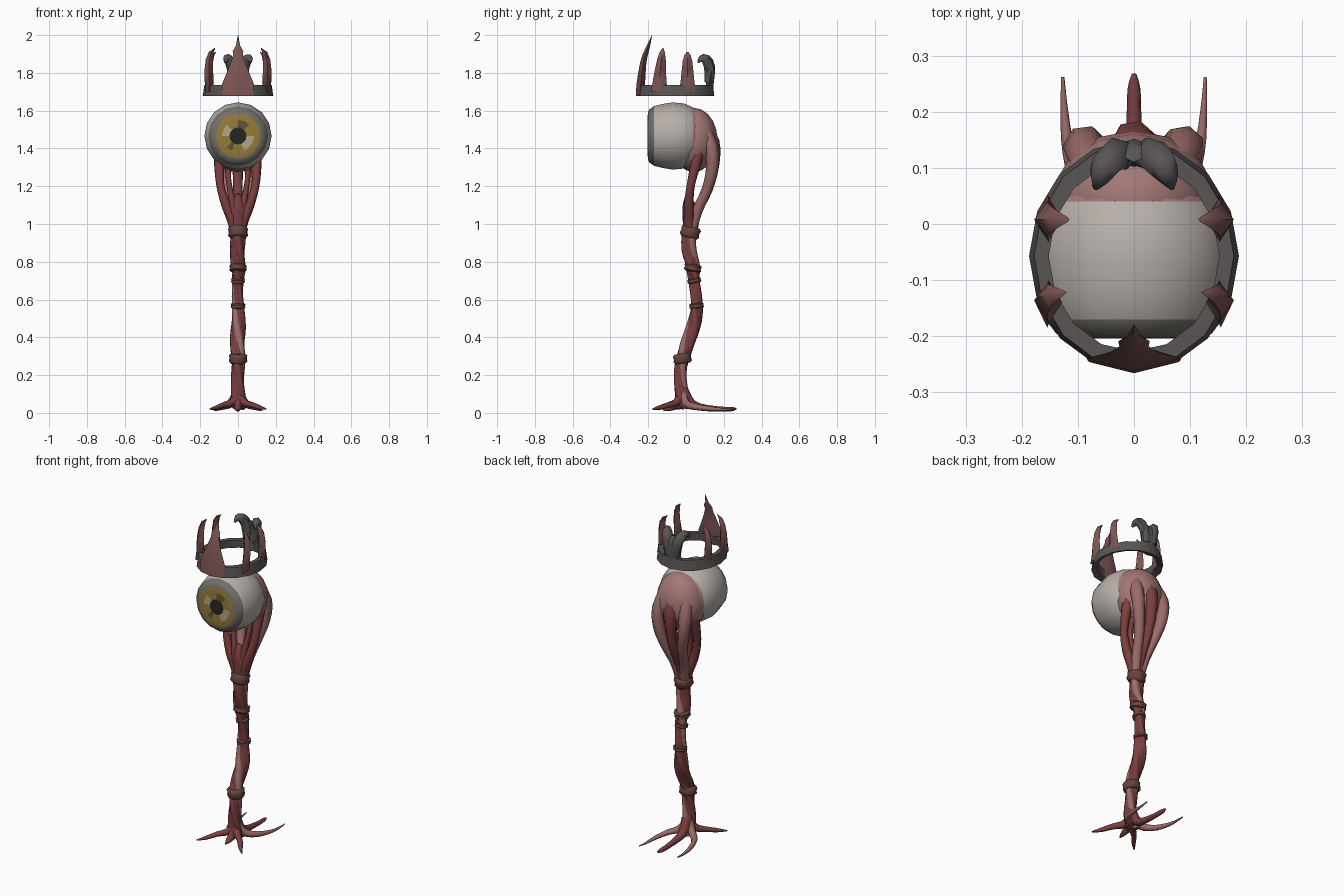
import bpy, bmesh, math
from mathutils import Vector

if "Cube" in bpy.data.objects:
    bpy.data.objects.remove(bpy.data.objects["Cube"])

def mat(name, r, g, b):
    m = bpy.data.materials.new(name)
    m.diffuse_color = (r, g, b, 1)
    m.use_nodes = True
    m.node_tree.nodes["Principled BSDF"].inputs["Base Color"].default_value = m.diffuse_color
    return m

RED = mat("flesh_red", .20, .05, .05)
PINK = mat("flesh_pink", .33, .15, .14)
BROWN = mat("band_brown", .13, .06, .045)
WHITE = mat("eye_white", .47, .43, .40)
BLUSH = mat("eye_blush", .36, .19, .18)
YELLOW = mat("iris_yellow", .30, .20, .04)
PALE = mat("iris_pale", .45, .38, .24)
DARK = mat("iris_dark", .12, .09, .03)
GREY = mat("iris_rim", .17, .16, .14)
BLACK = mat("pupil_black", .02, .02, .015)
IRON = mat("crown_iron", .10, .09, .09)
RUST = mat("crown_rust", .20, .09, .085)

def finish(name, bm, mats, angle=50):
    bmesh.ops.recalc_face_normals(bm, faces=bm.faces)
    me = bpy.data.meshes.new(name)
    bm.to_mesh(me)
    bm.free()
    ob = bpy.data.objects.new(name, me)
    bpy.context.collection.objects.link(ob)
    for m in mats:
        me.materials.append(m)
    bpy.ops.object.select_all(action='DESELECT')
    ob.select_set(True)
    bpy.context.view_layer.objects.active = ob
    bpy.ops.object.shade_smooth_by_angle(angle=math.radians(angle))
    return ob

def loft(bm, rings, cap=True, closed=False):
    """Bridge vertex rings of equal size."""
    vs = [[bm.verts.new(p) for p in r] for r in rings]
    n = len(vs[0])
    pairs = list(zip(vs, vs[1:])) + ([(vs[-1], vs[0])] if closed else [])
    faces = []
    for a, b in pairs:
        for i in range(n):
            j = (i + 1) % n
            faces.append(bm.faces.new((a[i], a[j], b[j], b[i])))
    if cap and not closed:
        bm.faces.new(vs[0])
        bm.faces.new(vs[-1])
    return faces

def spline(pts, t):
    """Catmull-Rom through points of any dimension."""
    i = min(int(t), len(pts) - 2)
    f = t - i
    p = [pts[max(0, min(len(pts) - 1, i + k))] for k in (-1, 0, 1, 2)]
    return [.5 * (2 * b + (c - a) * f + (2*a - 5*b + 4*c - d) * f*f
            + (3*b - a - 3*c + d) * f**3) for a, b, c, d in zip(*p)]

def tube(name, pts, m, sides=7, sub=3, angle=70):
    """Tapered tube; each point is x, y, z, radius."""
    steps = (len(pts) - 1) * sub
    s = [spline(pts, k / sub) for k in range(steps + 1)]
    c = [Vector(q[:3]) for q in s]
    u, rings = None, []
    for k, q in enumerate(s):
        d = (c[min(k + 1, steps)] - c[max(k - 1, 0)]).normalized()
        if u is None:
            u = d.orthogonal()
        u = (u - d * u.dot(d)).normalized()
        v = d.cross(u)
        rings.append([c[k] + max(q[3], .002) * (u * math.cos(a) + v * math.sin(a))
                      for a in (2 * math.pi * i / sides for i in range(sides))])
    bm = bmesh.new()
    loft(bm, rings)
    return finish(name, bm, [m], angle)

# Eyeball: profile of radius, y and material index, turned about the y axis
prof = [(.002, -.203, 0), (.045, -.203, 1), (.085, -.204, 1), (.118, -.202, 4), (.138, -.196, 4),
        (.158, -.17, 2), (.170, -.12, 2), (.178, -.07, 2), (.172, -.01, 2), (.15, .04, 3),
        (.10, .09, 3), (.002, .12, 3)]
bm = bmesh.new()
N = 16
fs = loft(bm, [[(r * math.cos(2 * math.pi * i / N), y, 1.466 + r * math.sin(2 * math.pi * i / N))
                for i in range(N)] for r, y, _ in prof])
for k, f in enumerate(fs):
    f.material_index = prof[k // N][2]
    # Light and dark patches in the iris
    if k // N == 1:
        f.material_index = {13: 5, 14: 5, 15: 5, 2: 6, 3: 6, 6: 5, 7: 5, 10: 6}.get(k % N, 1)
finish("eyeball", bm, [BLACK, YELLOW, WHITE, BLUSH, GREY, PALE, DARK], 60)

# Fleshy hood on the back of the eye
bm = bmesh.new()
bmesh.ops.create_uvsphere(bm, u_segments=14, v_segments=10, radius=1)
for v in bm.verts:
    v.co = Vector((v.co.x * .146, .042 + v.co.y * .125, 1.445 + v.co.z * .17))
finish("eye_hood", bm, [BLUSH], 80)

# Nerve strands joining eye to stalk
for s, side in ((-1, "left"), (1, "right")):
    tube("outer_nerve_" + side, [(s*.095, .08, 1.44, .035), (s*.098, .05, 1.31, .028), (s*.092, .025, 1.2, .022),
         (s*.062, .015, 1.1, .026), (s*.03, .018, 1.02, .028), (s*.015, .02, .95, .025)], RED)
    tube("back_nerve_" + side, [(s*.06, .075, 1.54, .035), (s*.088, .132, 1.41, .038), (s*.08, .138, 1.29, .033),
         (s*.055, .11, 1.18, .028), (s*.03, .06, 1.07, .028), (s*.015, .03, .96, .026)], PINK)
    tube("inner_nerve_" + side, [(s*.04, .07, 1.36, .03), (s*.052, .04, 1.27, .016), (s*.04, .02, 1.17, .016),
         (s*.015, .015, 1.05, .03)], RED, 6)
tube("centre_nerve", [(0, .07, 1.56, .035), (0, .135, 1.43, .045), (0, .145, 1.3, .03), (0, .115, 1.18, .026),
                      (0, .06, 1.07, .027), (0, .025, .96, .03)], RED)
tube("nerve_knot", [(0, .02, .95, .038), (0, .025, 1.03, .045), (0, .015, 1.1, .035), (0, .01, 1.16, .012)], RED)

# Stalk: a core with three strands twisted around it (y, z, radius)
axis = [(.022, .98, .043), (.018, .86, .041), (.035, .77, .039), (.045, .70, .032), (.055, .57, .033),
        (.04, .45, .041), (.0, .35, .039), (-.02, .28, .037), (-.03, .18, .036), (-.024, .08, .040),
        (-.015, .03, .045)]
tube("stalk_core", [(0, y, z, r * .85) for y, z, r in axis], RED, 8)
for k in range(3):
    pts = []
    for i in range(31):
        y, z, r = spline(axis, i / 3)
        a = 2 * math.pi * k / 3 + i * .3
        pts.append((r * .5 * math.cos(a), y + r * .5 * math.sin(a), z, r * .56))
    tube("stalk_strand_%d" % (k + 1), pts, (PINK, RED, RED)[k], 6, 1)

# Bands round the stalk: y, z, radius, half height, tilt
for k, (y, z, r, h, t) in enumerate([(.022, .958, .054, .03, -.3), (.035, .768, .047, .02, -.2),
                                     (.043, .70, .038, .013, .2), (.055, .567, .040, .014, .1),
                                     (-.02, .288, .050, .026, .15)]):
    tube("stalk_band_%d" % (k + 1), [(0, y - t * h * f, z + h * f, r * q) for f, q in
         ((-1, .78), (-.6, 1), (0, .93), (.6, 1), (1, .78))], BROWN, 9, 1, 60)

# Roots spreading on the ground
for s, side in ((-1, "left"), (1, "right")):
    tube("front_root_" + side, [(0, -.02, .10, .028), (s*.03, -.05, .055, .022), (s*.075, -.09, .042, .016),
         (s*.115, -.14, .028, .012), (s*.15, -.178, .02, .003)], RED, 6)
    tube("back_root_" + side, [(0, -.02, .11, .028), (s*.04, .0, .05, .022), (s*.09, .05, .032, .017),
         (s*.116, .13, .022, .012), (s*.124, .2, .018, .007), (s*.127, .262, .022, .003)], PINK, 6)
tube("back_root_centre", [(0, -.02, .13, .03), (0, .02, .055, .028), (0, .08, .03, .019), (0, .18, .02, .014),
                          (0, .24, .02, .012), (0, .268, .022, .004)], RED, 6)
tube("front_root_centre", [(0, -.02, .1, .03), (0, -.05, .045, .024), (0, -.09, .025, .016),
                           (0, -.12, .014, .004)], RED, 6)

# Crown band: four-cornered section carried round an oval
CY = -.057
rings = []
for i in range(16):
    a = 2 * math.pi * i / 16
    ca, sa = math.cos(a), math.sin(a)
    rings.append([(ca * rx, CY + sa * ry, z) for rx, ry, z in
                  ((.187, .207, 1.677), (.178, .200, 1.737), (.152, .170, 1.737), (.156, .174, 1.69))])
bm = bmesh.new()
loft(bm, rings, closed=True)
finish("crown_band", bm, [IRON], 40)

def spike(name, base, out, levels, m, side=.5):
    """Diamond-section spike; levels are outward offset, slide, z, half width, thickness."""
    o = Vector((out[0], out[1], 0))
    w = Vector((-out[1], out[0], 0))
    if w.y < 0:
        w = -w
    rings = []
    for u, sl, z, hw, t in levels:
        c = Vector((base[0], base[1], z)) + o * u + w * sl
        rings.append([c, c + w * hw - o * t * side, c - o * t, c - w * hw - o * t * side])
    bm = bmesh.new()
    loft(bm, rings)
    return finish(name, bm, [m], 60)

# Tall front spike
spike("crown_front_spike", (0, 0), (0, -1),
      [(.266, 0, 1.68, .08, .04), (.262, 0, 1.74, .085, .045), (.254, 0, 1.795, .062, .04),
       (.244, 0, 1.85, .040, .034), (.233, 0, 1.89, .026, .03), (.222, 0, 1.915, .028, .026),
       (.208, 0, 1.945, .011, .018), (.181, 0, 2.0, .001, .002)], RUST)

# Side spikes leaning inward
for s, side in ((-1, "left"), (1, "right")):
    spike("crown_fore_spike_" + side, (0, -.14), (s, 0),
          [(.172, 0, 1.70, .045, .035), (.176, 0, 1.75, .037, .048), (.178, .004, 1.81, .030, .046),
           (.171, .01, 1.87, .023, .038), (.155, .014, 1.91, .014, .027), (.124, .018, 1.932, .002, .004)], RUST)
    spike("crown_rear_spike_" + side, (0, .008), (s, 0),
          [(.172, 0, 1.70, .045, .035), (.176, 0, 1.75, .037, .048), (.178, 0, 1.81, .031, .046),
           (.169, 0, 1.865, .025, .038), (.150, 0, 1.895, .016, .025), (.121, 0, 1.91, .004, .006)], RUST)
    # Curled horns of the broken back spike
    tube("crown_back_horn_" + side, [(s*.02, .122, 1.75, .026), (s*.032, .125, 1.83, .03),
         (s*.05, .105, 1.873, .027), (s*.062, .082, 1.875, .018), (s*.068, .064, 1.855, .005)], IRON, 6, 2, 60)

# Plate between the horns
spike("crown_back_plate", (0, 0), (0, 1),
      [(.142, 0, 1.69, .08, .04), (.146, 0, 1.75, .055, .04), (.152, 0, 1.80, .055, .036),
       (.144, 0, 1.84, .055, .03), (.13, 0, 1.86, .02, .02)], IRON)
